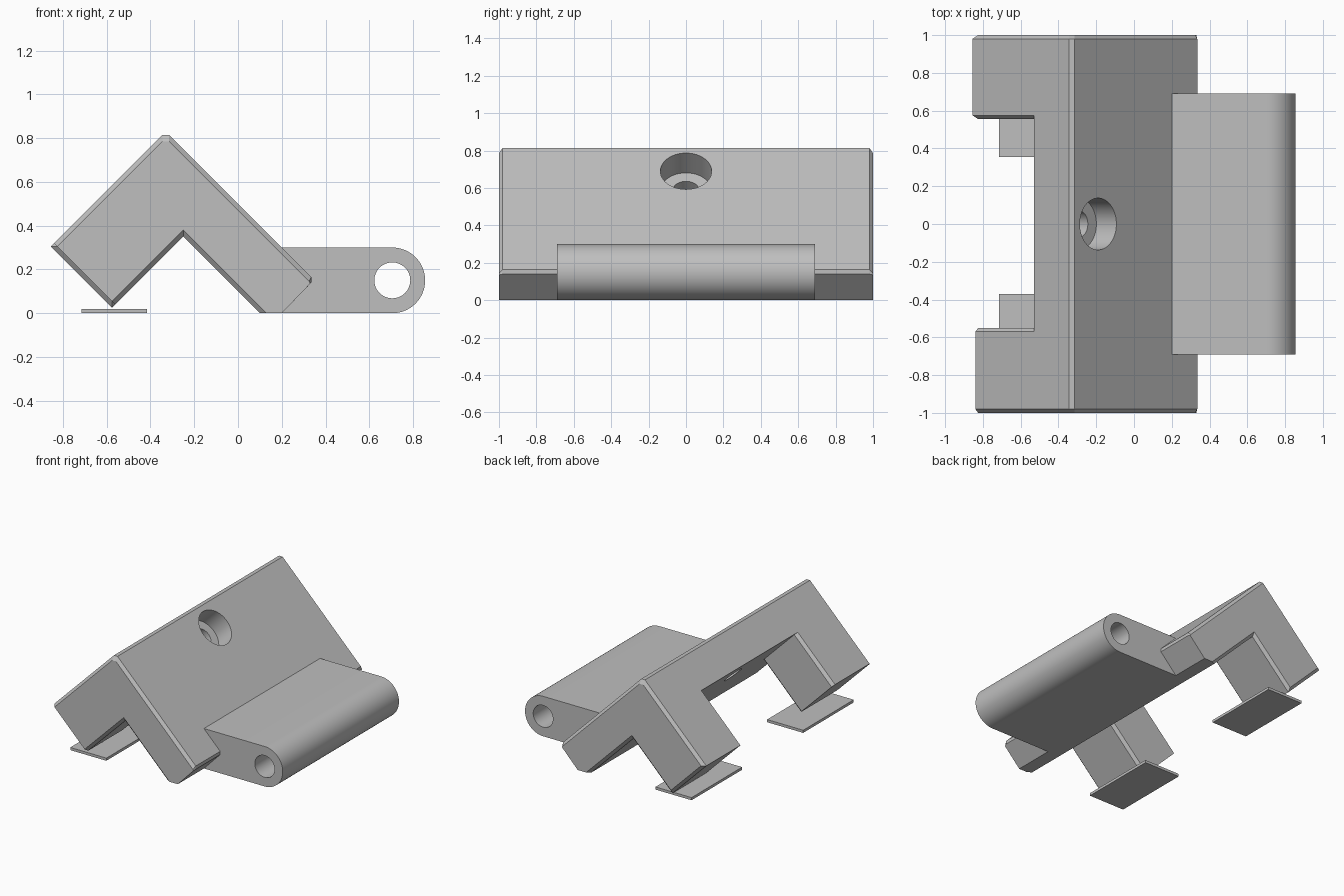
import bpy, bmesh, math
from mathutils import Vector

if "Cube" in bpy.data.objects:
    bpy.data.objects.remove(bpy.data.objects["Cube"])

grey = bpy.data.materials.new("plain_grey")
grey.use_nodes = True
GREY = (0.52, 0.52, 0.52, 1)
grey.diffuse_color = GREY
grey.node_tree.nodes["Principled BSDF"].inputs["Base Color"].default_value = GREY


def diag(s, d):
    """Point in the xz plane from the 45 degree axes s = x + z, d = z - x."""
    return ((s - d) / 2, (s + d) / 2)


def loft(name, sections):
    """Closed solid through matching xz outlines, each at its own y."""
    bm = bmesh.new()
    rings = [[bm.verts.new((x, y, z)) for x, z in pts] for y, pts in sections]
    n = len(rings[0])
    bm.faces.new(rings[0])
    bm.faces.new(rings[-1][::-1])
    for a, b in zip(rings, rings[1:]):
        for i in range(n):
            j = (i + 1) % n
            bm.faces.new((a[i], b[i], b[j], a[j]))
    bmesh.ops.recalc_face_normals(bm, faces=bm.faces)
    mesh = bpy.data.meshes.new(name)
    bm.to_mesh(mesh)
    bm.free()
    mesh.materials.append(grey)
    obj = bpy.data.objects.new(name, mesh)
    bpy.context.collection.objects.link(obj)
    return obj


def bore(target, centre, axis, radius, length):
    """Cut a round hole centred on a point along an axis."""
    bpy.ops.mesh.primitive_cylinder_add(vertices=64, radius=radius, depth=length, location=centre)
    cutter = bpy.context.object
    cutter.rotation_euler = Vector(axis).to_track_quat("Z", "Y").to_euler()
    cutter.data.materials.append(grey)
    mod = target.modifiers.new("bore", "BOOLEAN")
    mod.object, mod.operation, mod.solver = cutter, "DIFFERENCE", "EXACT"
    bpy.context.view_layer.objects.active = target
    bpy.ops.object.modifier_apply(modifier=mod.name)
    bpy.data.objects.remove(cutter)


def smooth(obj):
    bpy.ops.object.select_all(action="DESELECT")
    obj.select_set(True)
    bpy.context.view_layer.objects.active = obj
    bpy.ops.object.shade_smooth_by_angle(angle=math.radians(25))


C, CY = 0.03, 0.02          # chamfer along the diagonal axes and along y
INNER, OUTER, TOP, UNDER = 0.10, 0.50, 1.16, 0.60

# Sloping plate with chamfered ends and ridge
full = [diag(*p) for p in ((INNER, TOP), (OUTER - C, TOP), (OUTER, TOP - C), (OUTER, -0.17),
                           (0.475, -0.195), (0.2, -0.2), (INNER, -INNER))]
inset = [diag(*p) for p in ((INNER + C, TOP - C), (OUTER - 2 * C, TOP - C), (OUTER - C, TOP - 2 * C),
                            (OUTER - C, -0.18), (0.465, -0.195), (0.2, -0.2),
                            (INNER + C, -INNER - C))]
plate = loft("sloping_plate", [(-1, inset), (CY - 1, full), (1 - CY, full), (1, inset)])

# Counterbored screw hole, square to the plate
hole = Vector((-0.19, 0, 0.69))
axis = Vector((1, 0, 1)).normalized()
bore(plate, hole, axis, 0.137, 0.30)
bore(plate, hole, axis, 0.073, 0.80)
smooth(plate)


# Two arms; only the rear one has a chamfered tip
def arm_outline(tip, c, tip_c):
    return [diag(*p) for p in ((tip + tip_c, UNDER + c), (tip + tip_c, TOP - c),
                               (0.2, TOP - c), (0.2, UNDER + c))]


for name, y0, y1, tip, tc in (("front_arm", -1, -0.55, -0.52, 0), ("rear_arm", 0.555, 1, -0.55, C)):
    big, small = arm_outline(tip, 0, 0), arm_outline(tip, C, tc)
    loft(name, [(y0, small), (y0 + CY, big), (y1 - CY, big), (y1, small)])

# Hinge barrel with rounded end and pin hole
cx, r = 0.705, 0.15
arc = [(cx + r * math.cos(a), r + r * math.sin(a))
       for a in (math.pi * (i / 32 - 0.5) for i in range(33))]
outline = [(0.15, 0)] + arc + [(0.15, 2 * r)]
barrel = loft("hinge_barrel", [(-0.69, outline), (0.69, outline)])
bore(barrel, (cx, 0, r), (0, 1, 0), 0.082, 2)
smooth(barrel)

# Thin foot pads under the arm tips
pad = [(-0.715, 0), (-0.415, 0), (-0.415, 0.02), (-0.715, 0.02)]
for name, y0 in (("front_foot_pad", -0.97), ("rear_foot_pad", 0.355)):
    loft(name, [(y0, pad), (y0 + 0.6, pad)])
